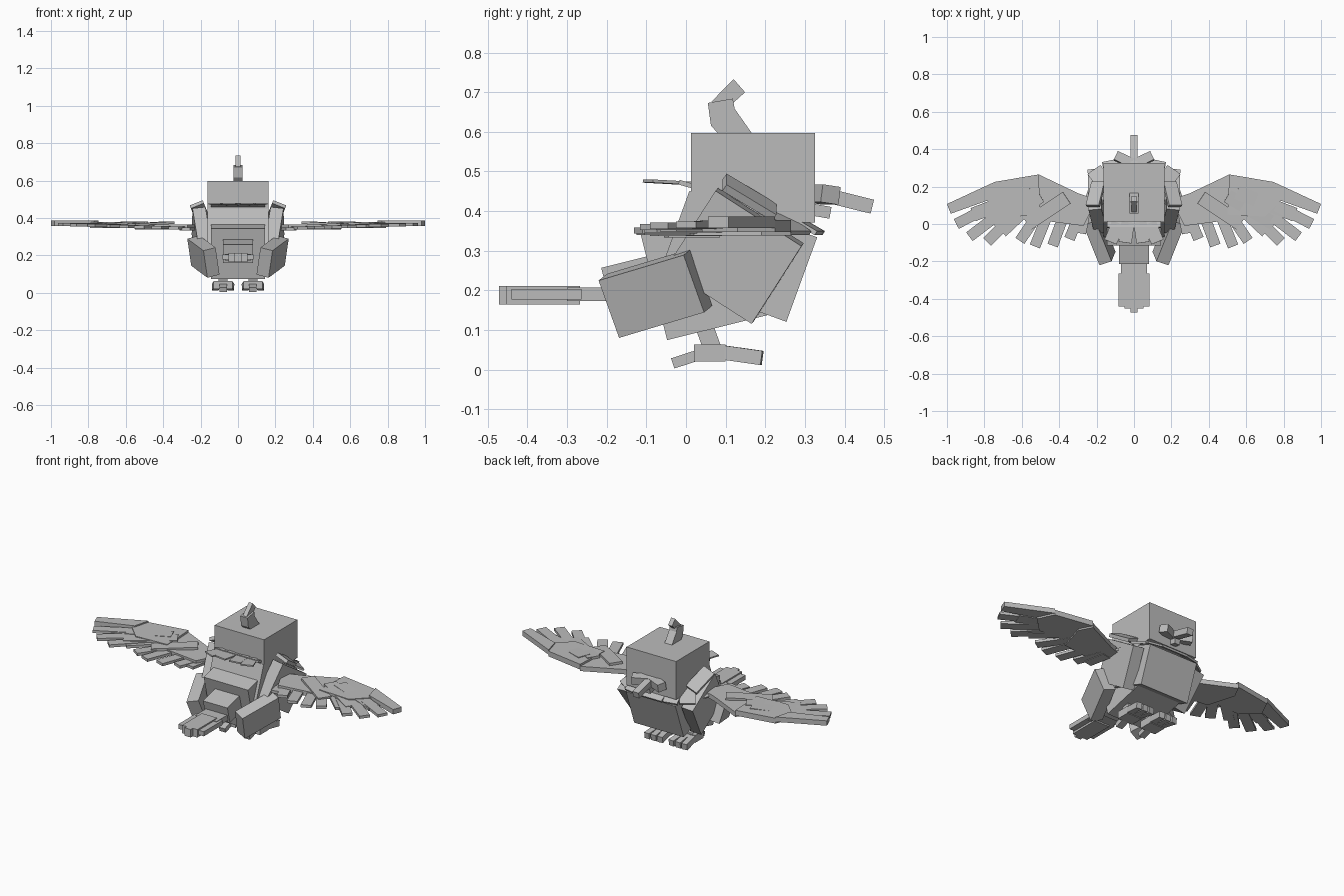
import bpy
import bmesh
from math import radians, atan2, hypot
from mathutils import Matrix, Vector, Euler

cube = bpy.data.objects.get("Cube")
if cube:
    bpy.data.objects.remove(cube, do_unlink=True)

grey = bpy.data.materials.new("plain grey")
grey.use_nodes = True
grey.diffuse_color = (0.5, 0.5, 0.5, 1)
grey.node_tree.nodes["Principled BSDF"].inputs["Base Color"].default_value = (0.5, 0.5, 0.5, 1)


def finish(name, bm, mirror):
    bmesh.ops.recalc_face_normals(bm, faces=bm.faces[:])
    mesh = bpy.data.meshes.new(name)
    bm.to_mesh(mesh)
    bm.free()
    mesh.materials.append(grey)
    ob = bpy.data.objects.new(name, mesh)
    bpy.context.collection.objects.link(ob)
    if mirror:
        mod = ob.modifiers.new("mirror", 'MIRROR')
        mod.use_mirror_merge = False
    return ob


def box(name, centre, size, rot=(0, 0, 0), mirror=False):
    """Turned box; rot is in degrees."""
    bm = bmesh.new()
    turn = Euler([radians(a) for a in rot], 'XYZ').to_matrix().to_4x4()
    m = Matrix.Translation(centre) @ turn @ Matrix.Diagonal((*size, 1))
    bmesh.ops.create_cube(bm, size=1, matrix=m)
    return finish(name, bm, mirror)


def prism(name, outline, low, high, axis, mirror=False):
    """Outline extruded along x (outline in y, z) or z (outline in x, y)."""
    bm = bmesh.new()
    place = (lambda a, b, c: (c, a, b)) if axis == 'X' else (lambda a, b, c: (a, b, c))
    face = bm.faces.new([bm.verts.new(place(a, b, low)) for a, b in outline])
    out = bmesh.ops.extrude_face_region(bm, geom=[face])
    verts = [v for v in out["geom"] if isinstance(v, bmesh.types.BMVert)]
    bmesh.ops.translate(bm, verts=verts, vec=Vector(place(0, 0, high - low)))
    return finish(name, bm, mirror)


def plank(name, start, end, width, thick, mirror=True):
    """Flat feather running from start to end."""
    a, b = Vector(start), Vector(end)
    d = b - a
    flat = hypot(d.x, d.y)
    bm = bmesh.new()
    m = (Matrix.Translation((a + b) / 2) @ Matrix.Rotation(atan2(d.y, d.x), 4, 'Z')
         @ Matrix.Rotation(-atan2(d.z, flat), 4, 'Y')
         @ Matrix.Diagonal((d.length, width, thick, 1)))
    bmesh.ops.create_cube(bm, size=1, matrix=m)
    return finish(name, bm, mirror)


# Head, beak and crest
box("head", (0, 0.169, 0.484), (0.325, 0.312, 0.226))
box("upper_beak", (0, 0.395, 0.43), (0.04, 0.155, 0.036), (-14, 0, 0))
box("lower_beak", (0, 0.34, 0.40), (0.036, 0.05, 0.03), (-10, 0, 0))
box("beak_side", (0.055, 0.345, 0.442), (0.095, 0.05, 0.045), (-8, 0, 25), True)
prism("crest_base", [(0.08, 0.597), (0.166, 0.597), (0.123, 0.658), (0.118, 0.684),
                     (0.055, 0.673), (0.063, 0.616)], -0.024, 0.024, 'X')
prism("crest_tip", [(0.063, 0.675), (0.12, 0.733), (0.149, 0.70), (0.118, 0.672)],
      -0.013, 0.013, 'X')

# Torso
box("chest", (0, 0.131, 0.286), (0.325, 0.343, 0.227), (-20, 0, 0))
box("belly", (0, 0.05, 0.241), (0.29, 0.27, 0.276), (14, 0, 0))
box("rump", (0, -0.095, 0.235), (0.16, 0.22, 0.10), (14, 0, 0))
box("shoulder", (0.195, 0.123, 0.287), (0.07, 0.258, 0.235), (-33, 6, -5), True)
box("flank", (0.185, -0.077, 0.193), (0.07, 0.24, 0.155), (16, 14, -18), True)

# Thin neck feathers over the back, sides and front
box("cape", (0, 0.035, 0.458), (0.29, 0.11, 0.012), (-16, 0, 0))
for x, yaw in ((0.04, 8), (0.105, 22)):
    box("cape_feather", (x, -0.045, 0.473), (0.07, 0.11, 0.008), (-3, 0, yaw), True)
for x, y, yaw in ((0.04, 0.30, 0), (0.12, 0.29, -12), (0.185, 0.25, -35), (0.20, 0.16, -70)):
    box("collar_feather", (x, y, 0.372), (0.085, 0.11, 0.012), (-30, 0, yaw), True)
box("shoulder_cover", (0.205, 0.16, 0.435), (0.075, 0.15, 0.02), (-33, 22, 0), True)

# Tail
box("tail_base", (0, -0.24, 0.19), (0.14, 0.12, 0.034))
box("tail_middle", (0, -0.36, 0.188), (0.10, 0.185, 0.047))
box("tail_tip", (0, -0.455, 0.188), (0.04, 0.034, 0.047))
box("tail_side", (0.058, -0.352, 0.19), (0.052, 0.176, 0.027), mirror=True)

# Wing arms along the leading edge
prism("wing_inner", [(0.2, 0.13), (0.3, 0.165), (0.51, 0.265), (0.55, 0.19),
                     (0.5, 0.02), (0.27, -0.01)], 0.338, 0.366, 'Z', True)
prism("wing_middle", [(0.51, 0.265), (0.745, 0.225), (0.79, 0.13), (0.7, 0.04),
                      (0.5, 0.05)], 0.347, 0.378, 'Z', True)
prism("wing_outer", [(0.745, 0.225), (1.0, 0.107), (0.98, 0.055), (0.77, 0.13)],
      0.357, 0.386, 'Z', True)

# Wing feathers fanning out behind the arms
feathers = [((0.66, 0.15), (0.95, 0.0)), ((0.62, 0.13), (0.88, -0.068)),
            ((0.58, 0.11), (0.785, -0.095)), ((0.55, 0.1), (0.705, -0.045)),
            ((0.48, 0.1), (0.61, -0.09)), ((0.45, 0.08), (0.53, -0.12)),
            ((0.37, 0.06), (0.435, -0.115)), ((0.28, 0.08), (0.345, -0.08)),
            ((0.26, 0.08), (0.285, -0.05))]
for i, (a, b) in enumerate(feathers):
    z = 0.366 - 0.003 * i
    plank("wing_feather", (*a, z), (*b, z), 0.058, 0.016)
for a, b in (((0.55, 0.17), (0.86, 0.05)), ((0.5, 0.15), (0.75, 0.0)),
             ((0.36, 0.14), (0.57, 0.0))):
    plank("covert_feather", (*a, 0.375), (*b, 0.363), 0.075, 0.014)

# Legs and feet
box("leg", (0.08, 0.055, 0.085), (0.05, 0.045, 0.08), (20, 0, 0), True)
box("foot", (0.08, 0.06, 0.042), (0.10, 0.08, 0.044), mirror=True)
box("back_toe", (0.08, -0.005, 0.025), (0.04, 0.06, 0.027), (18, 0, 0), True)
for dx in (-1, 0, 1):
    box("front_toe", (0.08 + 0.038 * dx, 0.145, 0.036), (0.034, 0.095, 0.036),
        (-8, 0, -6 * dx), True)
